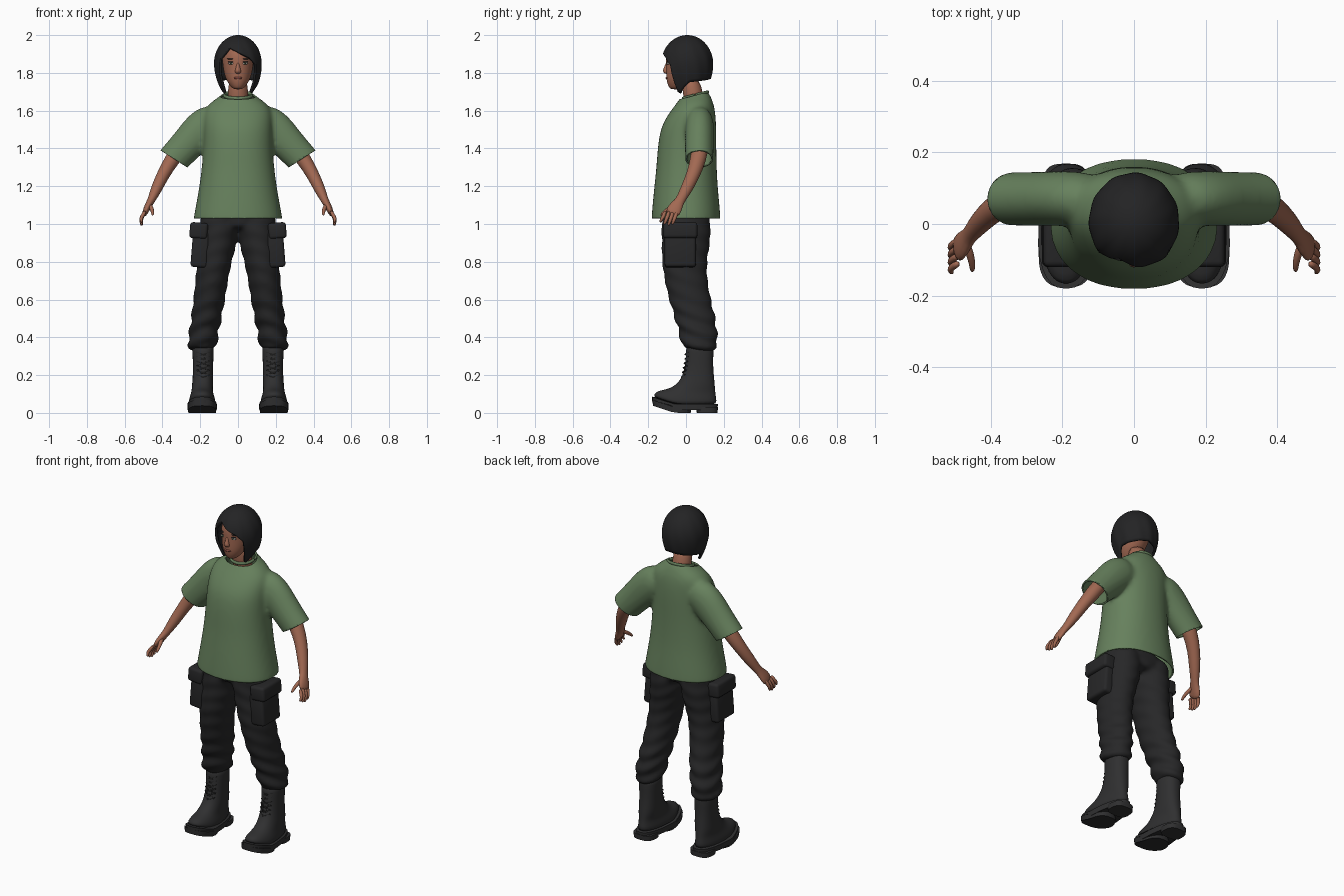
import bpy, bmesh, math
from mathutils import Vector, Matrix

cube = bpy.data.objects.get("Cube")
if cube:
    bpy.data.objects.remove(cube, do_unlink=True)

UP = Vector((0, 0, 1))


def material(name, *rgb):
    m = bpy.data.materials.new(name)
    m.use_nodes = True
    m.diffuse_color = (*rgb, 1)
    for node in m.node_tree.nodes:
        if node.type == 'BSDF_PRINCIPLED':
            node.inputs["Base Color"].default_value = (*rgb, 1)
            node.inputs["Roughness"].default_value = 0.8
    return m


GREEN = material("shirt green", .135, .22, .11)
SKIN = material("skin", .36, .14, .085)
HAIR = material("hair black", .017, .017, .018)
CLOTH = material("trouser black", .02, .02, .021)
LEATHER = material("boot black", .029, .029, .03)
LACE = material("lace black", .014, .014, .014)
WHITE = material("eye white", .5, .46, .42)
IRIS = material("iris green", .06, .09, .05)
LIPS = material("lips", .27, .08, .06)


def loft(bm, rings, axis=None, ref=(0, 1, 0), sides=16, power=2):
    """Skin elliptical rings (x, y, z, radius across, radius along ref)."""
    pts = [Vector(r[:3]) for r in rings]
    ref, loops = Vector(ref), []
    for i, (p, r) in enumerate(zip(pts, rings)):
        t = axis or (pts[min(i + 1, len(pts) - 1)] - pts[max(i - 1, 0)]).normalized()
        b = (ref - t * ref.dot(t)).normalized()
        a = b.cross(t)
        loop = []
        for k in range(sides):
            c, s = math.cos(math.tau * k / sides), math.sin(math.tau * k / sides)
            c = math.copysign(abs(c) ** (2 / power), c)
            s = math.copysign(abs(s) ** (2 / power), s)
            loop.append(bm.verts.new(p + a * r[3] * c + b * r[4] * s))
        loops.append(loop)
    for lo, hi in zip(loops, loops[1:]):
        for k in range(sides):
            n = (k + 1) % sides
            bm.faces.new((lo[k], lo[n], hi[n], hi[k]))
    bm.faces.new(loops[0])
    bm.faces.new(loops[-1])


def make(name, bm, mat, mirror=False, sub=1, sharp=60):
    if mirror:
        copy = bmesh.ops.duplicate(bm, geom=bm.verts[:] + bm.edges[:] + bm.faces[:])
        verts = [g for g in copy["geom"] if isinstance(g, bmesh.types.BMVert)]
        bmesh.ops.scale(bm, vec=(-1, 1, 1), verts=verts)
    bmesh.ops.recalc_face_normals(bm, faces=bm.faces[:])
    me = bpy.data.meshes.new(name)
    bm.to_mesh(me)
    bm.free()
    me.materials.append(mat)
    me.shade_smooth()
    if not sub:
        me.set_sharp_from_angle(angle=math.radians(sharp))
    ob = bpy.data.objects.new(name, me)
    bpy.context.scene.collection.objects.link(ob)
    if sub:
        ob.modifiers.new("subdivide", 'SUBSURF').levels = sub
        ob.modifiers["subdivide"].render_levels = sub
    return ob


def fuse(ob, mat, edit):
    """Merge overlapping volumes into one soft skin, then edit its mesh."""
    rm = ob.modifiers.new("fuse", 'REMESH')
    rm.mode, rm.voxel_size = 'VOXEL', .012
    sm = ob.modifiers.new("soften", 'SMOOTH')
    sm.factor, sm.iterations = .5, 8
    dg = bpy.context.evaluated_depsgraph_get()
    me = bpy.data.meshes.new_from_object(ob.evaluated_get(dg))
    ob.modifiers.clear()
    bm = bmesh.new()
    bm.from_mesh(me)
    bm.normal_update()
    edit(bm)
    bm.to_mesh(me)
    bm.free()
    me.materials.clear()
    me.materials.append(mat)
    me.shade_smooth()
    ob.data = me


def ball(name, loc, size, mat, mirror=False):
    bm = bmesh.new()
    bmesh.ops.create_uvsphere(bm, u_segments=16, v_segments=10, radius=1,
                              matrix=Matrix.LocRotScale(Vector(loc), None, Vector(size)))
    make(name, bm, mat, mirror, sub=0, sharp=80)


def ramp(table, v):
    for (a, x), (b, y) in zip(table, table[1:]):
        if v <= b:
            return x + (y - x) * (v - a) / (b - a)
    return table[-1][1]


# Shirt: torso and sleeves fused, then cut open at hem, cuffs and neck
bm = bmesh.new()
loft(bm, [(0, y, z, rx, ry) for z, y, rx, ry in (
    (.98, 0, .24, .186), (1.03, 0, .237, .183), (1.1, 0, .223, .178), (1.2, 0, .205, .168),
    (1.3, .003, .192, .16), (1.4, .005, .184, .156), (1.5, .012, .183, .149),
    (1.56, .025, .182, .133), (1.61, .04, .175, .113), (1.65, .05, .14, .092),
    (1.68, .053, .088, .075), (1.71, .053, .07, .062))], UP, sides=32, power=2.2)
loft(bm, [(.09, .07, 1.57, .085, .07), (.18, .072, 1.52, .105, .078), (.26, .07, 1.43, .091, .077),
          (.34, .07, 1.345, .085, .075), (.38, .07, 1.3, .085, .075)], sides=24)
shirt = make("shirt", bm, GREEN, True, sub=2)


def trim_shirt(bm):
    def cut(co, no, keep=lambda v: True):
        geom = [v for v in bm.verts if keep(v)]
        for group in (bm.edges, bm.faces):
            geom += [g for g in group if all(keep(v) for v in g.verts)]
        bmesh.ops.bisect_plane(bm, geom=geom, plane_co=co, plane_no=no, clear_outer=True)
    cut((0, 0, 1.03), (0, 0, -1))
    cut((0, .05, 1.682), (0, -.25, .97))
    for s in (1, -1):
        cut((.34 * s, .07, 1.345), (.54 * s, 0, -.84), lambda v: v.co.x * s > .21 and v.co.z > 1.2)


fuse(shirt, GREEN, trim_shirt)
shell = shirt.modifiers.new("cloth", 'SOLIDIFY')
shell.thickness, shell.offset = .009, -1

# Collar band
bm = bmesh.new()
circle = [math.tau * k / 32 for k in range(33)]
loft(bm, [(.074 * math.cos(a), .05 + .066 * math.sin(a), 1.682 + .017 * math.sin(a), .007, .01)
          for a in circle], ref=UP, sides=8)
make("collar", bm, GREEN)

# Trousers: hips and legs fused, with soft folds under the knee
bm = bmesh.new()
loft(bm, [(0, 0, .97, .17, .11), (0, 0, 1.0, .2, .13), (0, 0, 1.12, .19, .13)], UP, sides=24)
loft(bm, [(.19, .075, .33, .07, .086), (.19, .073, .355, .078, .096), (.185, .068, .4, .077, .1),
          (.168, .05, .5, .08, .109), (.152, .02, .6, .084, .112), (.14, 0, .7, .087, .114),
          (.125, -.01, .8, .092, .12), (.108, 0, .9, .102, .129), (.1, 0, .97, .106, .132),
          (.1, 0, 1.1, .1, .13)], UP, sides=24)
trousers = make("trousers", bm, CLOTH, True, sub=2)


def fold_cloth(bm):
    for v in bm.verts:
        low = max(0, min(1, (.62 - v.co.z) / .15))
        wave = math.sin(v.co.z * 75 + 25 * v.co.y + 20 * abs(v.co.x))
        v.co += v.normal * (.002 + .004 * low) * wave


fuse(trousers, CLOTH, fold_cloth)

# Cargo pockets with flaps
for name, loc, size in (("pocket_pouches", (.2, -.03, .865), (.09, .165, .19)),
                        ("pocket_flaps", (.208, -.03, .965), (.095, .18, .085))):
    bm = bmesh.new()
    bmesh.ops.create_cube(bm, size=1, matrix=Matrix.LocRotScale(
        Vector(loc), Matrix.Rotation(-.08, 3, 'Y'), Vector(size)))
    bmesh.ops.bevel(bm, geom=bm.edges[:], offset=.016, segments=3, affect='EDGES', profile=.5)
    make(name, bm, CLOTH, True, sub=0)


# Boots: upper, sole, tread and heel, narrower at the heel and lifted at the toe
def boot_part(name, rings, mat=LEATHER, power=2.3, sub=1):
    bm = bmesh.new()
    loft(bm, rings, UP, sides=28, power=power)
    for v in bm.verts:
        if v.co.z < .13:
            v.co.x = .19 + (v.co.x - .19) * (1 - .2 * max(0, min(1, (v.co.y + .05) / .2)))
            v.co.z += .33 * max(0, -v.co.y - .06)
    make(name, bm, mat, True, sub, sharp=40)


boot_part("boots", [(.19, -.005, .035, .072, .166), (.19, -.005, .065, .073, .168),
                    (.19, .008, .092, .066, .15), (.19, .03, .115, .06, .125),
                    (.188, .048, .145, .056, .105), (.186, .064, .185, .054, .085),
                    (.185, .07, .25, .053, .073), (.185, .073, .33, .057, .073),
                    (.185, .073, .37, .057, .073)])
boot_part("soles", [(.19, -.006, .014, .079, .172), (.19, -.006, .046, .08, .175)], power=2.5, sub=0)
boot_part("treads", [(.19, -.075, 0, .074, .1), (.19, -.075, .03, .077, .103)], power=2.8, sub=0)
boot_part("heels", [(.19, .112, 0, .076, .055), (.19, .112, .03, .078, .057)], power=3, sub=0)

# Crossed laces
bm = bmesh.new()
for i in range(6):
    z, y = .19 + .024 * i, -.024 + .005 * min(i, 4)
    for s in (1, -1):
        loft(bm, [(.185 - .034 * s, y + .018, z - .012, .004, .004), (.185, y, z, .004, .004),
                  (.185 + .034 * s, y + .018, z + .012, .004, .004)], ref=UP, sides=6)
make("laces", bm, LACE, True, sub=0)

# Arms, palms, fingers and thumbs
bm = bmesh.new()
loft(bm, [(.28, .08, 1.44, .045, .05), (.35, .065, 1.34, .041, .043), (.395, .04, 1.265, .034, .037),
          (.43, .005, 1.19, .031, .033), (.455, -.025, 1.135, .022, .026),
          (.465, -.038, 1.115, .02, .027), (.482, -.058, 1.085, .018, .04),
          (.498, -.078, 1.045, .014, .04)])
for i in range(4):
    y, drop = -.046 - .021 * i, .012 * math.sin(i + .6)
    loft(bm, [(.49, y, 1.07, .011, .011), (.508, y - .01, 1.04, .011, .011),
              (.515, y - .02, 1.022 - drop, .01, .01), (.508, y - .028, 1.002 - drop, .007, .007)],
         sides=8)
loft(bm, [(.472, -.05, 1.105, .013, .015), (.458, -.085, 1.085, .012, .012),
          (.452, -.112, 1.066, .01, .01), (.452, -.135, 1.045, .007, .007)], ref=(1, 0, 0), sides=8)
make("arms", bm, SKIN, True)

# Neck, head and nose
bm = bmesh.new()
loft(bm, [(0, .048, 1.6, .062, .058), (0, .04, 1.68, .054, .053), (0, .02, 1.78, .052, .052)], UP)
make("neck", bm, SKIN)
bm = bmesh.new()
loft(bm, [(0, y, z, rx, ry) for z, y, rx, ry in (
    (1.712, -.055, .022, .027), (1.73, -.045, .041, .049), (1.76, -.03, .062, .074),
    (1.8, -.015, .075, .091), (1.85, 0, .083, .106), (1.9, .005, .085, .113),
    (1.95, .01, .07, .09), (1.975, .01, .03, .05))], UP, sides=24)
loft(bm, [(0, -.096, 1.86, .007, .008), (0, -.104, 1.83, .01, .012),
          (0, -.109, 1.81, .018, .017), (0, -.1, 1.794, .014, .012)], UP, sides=12)
make("head", bm, SKIN, sub=2)

# Facial features
ball("eyes", (.036, -.093, 1.85), (.016, .008, .007), WHITE, True)
ball("irises", (.036, -.098, 1.85), (.006, .0055, .0065), IRIS, True)
ball("eyelids", (.036, -.094, 1.858), (.018, .008, .003), HAIR, True)
ball("eyebrows", (.038, -.094, 1.874), (.02, .008, .003), HAIR, True)
ball("lips", (0, -.099, 1.773), (.022, .009, .007), LIPS)

# Bobbed hair: each strand column falls from the crown to its own hem height
HEM = ((-180, 1.77), (-95, 1.75), (-66, 1.69), (-58, 1.7), (-50, 1.87), (-25, 1.935), (0, 1.91),
       (30, 1.88), (48, 1.845), (57, 1.7), (65, 1.69), (95, 1.75), (180, 1.77))
bm = bmesh.new()
crown = bm.verts.new((0, .007, 2))
columns = []
for k in range(120):
    deg = -180 + 3 * k
    a, hem, col = math.radians(deg), ramp(HEM, deg), []
    for j in range(1, 25):
        z = 2 - (2 - hem) * (1 - math.cos(j / 24 * math.pi / 2)) * (1 - .0 * j)
        up = z - 1.85
        r = .126 * math.sqrt(1 - (up / .15) ** 2) if up > 0 else .126 - 1.8 * up * up
        r *= 1 + .012 * math.sin(11 * a + 20 * z) * (j / 24)
        col.append(bm.verts.new((r * math.sin(a), .007 - 1.08 * r * math.cos(a), z)))
    columns.append(col)
for left, right in zip(columns, columns[1:] + columns[:1]):
    bm.faces.new((crown, left[0], right[0]))
    for j in range(23):
        bm.faces.new((left[j], left[j + 1], right[j + 1], right[j]))
hair = make("hair", bm, HAIR, sub=0, sharp=70)
shell = hair.modifiers.new("thickness", 'SOLIDIFY')
shell.thickness, shell.offset = .014, -1
